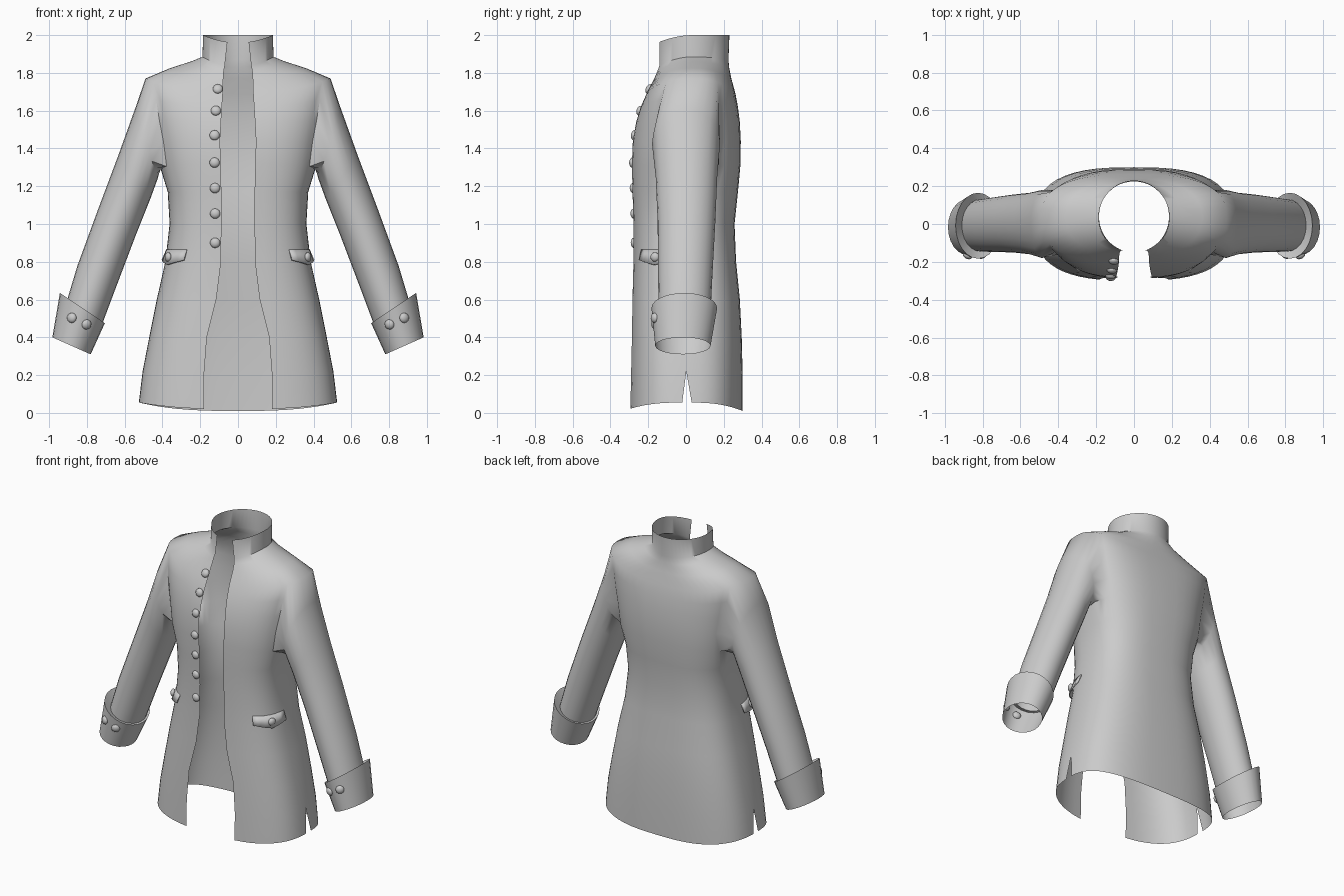
import bpy, bmesh, math
from mathutils import Vector, Matrix
from mathutils.bvhtree import BVHTree

cube = bpy.data.objects.get("Cube")
if cube:
    bpy.data.objects.remove(cube, do_unlink=True)

cloth = bpy.data.materials.new("grey_cloth")
cloth.use_nodes = True
cloth.diffuse_color = (0.6, 0.6, 0.6, 1)
cloth.node_tree.nodes["Principled BSDF"].inputs["Base Color"].default_value = (0.6, 0.6, 0.6, 1)


def finish(bm, name, mirror=True, thickness=0, angle=50):
    mesh = bpy.data.meshes.new(name)
    bm.to_mesh(mesh)
    bm.free()
    mesh.materials.append(cloth)
    ob = bpy.data.objects.new(name, mesh)
    bpy.context.collection.objects.link(ob)
    bpy.ops.object.select_all(action='DESELECT')
    ob.select_set(True)
    bpy.context.view_layer.objects.active = ob
    bpy.ops.object.shade_smooth_by_angle(angle=math.radians(angle))
    if thickness:
        ob.modifiers.new("thickness", 'SOLIDIFY').thickness = thickness
    if mirror:
        ob.modifiers.new("mirror", 'MIRROR').merge_threshold = 0.002
    return ob


def oval(bm, outer, inner, y0, y1, count=24):
    """Closed slanted ring between an outer and an inner (x, z) point."""
    o, i = Vector((outer[0], 0, outer[1])), Vector((inner[0], 0, inner[1]))
    mid = (o + i) / 2 + Vector((0, (y0 + y1) / 2, 0))
    up, side = (o - i) / 2, Vector((0, (y1 - y0) / 2, 0))
    ring = []
    for k in range(count):
        a = math.radians(-150) + math.tau * k / count
        ring.append(bm.verts.new(mid + side * math.cos(a) + up * math.sin(a)))
    return ring


def bridge(bm, a, b):
    n = len(a)
    for k in range(n):
        bm.faces.new((a[k], a[(k + 1) % n], b[(k + 1) % n], b[k]))


# Half coat sections: width, front y, back y, z at front/side/back, gap, squareness
sections = [
    (.525, -.30, .30, .02, .055, .01, .18, .72),
    (.505, -.297, .30, .2, .22, .2, .18, .72),
    (.47, -.292, .295, .4, .4, .4, .165, .72),
    (.43, -.286, .285, .6, .6, .6, .115, .72),
    (.385, -.28, .265, .8, .8, .8, .09, .72),
    (.362, -.28, .257, 1.0, 1.0, 1.0, .088, .72),
    (.372, -.285, .275, 1.17, 1.17, 1.17, .088, .72),
    (.412, -.288, .289, 1.32, 1.3, 1.32, .092, .72),
    (.43, -.283, .29, 1.44, 1.43, 1.44, .095, .72),
    (.455, -.265, .285, 1.54, 1.55, 1.54, .09, .72),
    (.475, -.24, .275, 1.62, 1.67, 1.62, .085, .72),
    (.49, -.205, .262, 1.7, 1.77, 1.69, .08, .74),
    (.36, -.17, .24, 1.77, 1.825, 1.77, .078, .85),
    (.25, -.157, .228, 1.81, 1.86, 1.83, .075, .95),
    (.188, -.155, .225, 1.83, 1.885, 1.87, .07, 1),
    (.185, -.15, .23, 1.96, 2.0, 2.0, .056, 1),
]
H = 12                      # columns from the side seam to either end
HOLE = 4                    # half width of the armhole in columns
BOTTOM, TOP = 7, 11         # armhole rows

coat = bmesh.new()
rows = []
for w, yf, yb, zf, zs, zb, gap, e in sections:
    start = math.asin((gap / w) ** (1 / e))
    row = []
    for j in range(2 * H + 1):
        if j <= H:
            a = start + (math.pi / 2 - start) * j / H
        else:
            a = math.pi / 2 * j / H
        c = math.cos(a)
        x = w * max(math.sin(a), 0) ** e if j < 2 * H else 0
        y = (yf + yb) / 2 - math.copysign(abs(c) ** e, c) * (yb - yf) / 2
        z = zs + ((zf if j <= H else zb) - zs) * c * c
        row.append(coat.verts.new((x, y, z)))
    rows.append(row)

# Side vent: the hem vertex on the seam is split in two
vent = rows[0][H]
vent_back = coat.verts.new(vent.co + Vector((0, .03, 0)))
vent.co.y -= .02
for i in range(len(rows) - 1):
    for j in range(2 * H):
        if BOTTOM <= i < TOP and H - HOLE <= j < H + HOLE:
            continue
        first = vent_back if (i == 0 and j == H) else rows[i][j]
        coat.faces.new((first, rows[i][j + 1], rows[i + 1][j + 1], rows[i + 1][j]))

# Sleeve grown from the armhole edge
lo, hi = H - HOLE, H + HOLE
ring = ([rows[BOTTOM][j] for j in range(lo, hi)]
        + [rows[i][hi] for i in range(BOTTOM, TOP)]
        + [rows[TOP][j] for j in range(hi, lo, -1)]
        + [rows[i][lo] for i in range(TOP, BOTTOM, -1)])
for spec in [((.545, 1.61), (.425, 1.24), -.18, .18),
             ((.635, 1.36), (.465, 1.13), -.16, .165),
             ((.74, 1.08), (.545, .93), -.15, .155),
             ((.85, .78), (.64, .68), -.148, .14),
             ((.91, .58), (.715, .48), -.145, .13)]:
    nxt = oval(coat, *spec)
    bridge(coat, ring, nxt)
    ring = nxt
bmesh.ops.delete(coat, geom=[v for v in coat.verts if not v.link_faces], context='VERTS')
coat.normal_update()
coat_tree = BVHTree.FromBMesh(coat)
finish(coat, "coat_body_and_sleeves")

# Turned-back cuff
cuff = bmesh.new()
rings = [oval(cuff, *s) for s in [((.91, .58), (.715, .48), -.145, .13),
                                  ((.943, .635), (.705, .475), -.183, .165),
                                  ((.983, .4), (.78, .31), -.163, .13)]]
for a, b in zip(rings, rings[1:]):
    bridge(cuff, a, b)
cuff.normal_update()
cuff_tree = BVHTree.FromBMesh(cuff)
finish(cuff, "cuffs")


def button(bm, point, normal, r=.027):
    turn = Vector(normal).to_track_quat('Z', 'Y').to_matrix().to_4x4()
    m = Matrix.Translation(point) @ turn @ Matrix.Diagonal((1, 1, .65, 1))
    bmesh.ops.create_uvsphere(bm, u_segments=14, v_segments=8, radius=r, matrix=m)


def front_hit(tree, x, z):
    return tree.ray_cast(Vector((x, -2, z)), Vector((0, 1, 0)))[:2]


# Button row on the right front edge
bm = bmesh.new()
for x, z in [(.107, 1.715), (.117, 1.6), (.124, 1.47), (.124, 1.325),
             (.122, 1.19), (.121, 1.055), (.121, .9)]:
    p, n = front_hit(coat_tree, x, z)
    p.x, n.x = -p.x, -n.x
    button(bm, p, n)
finish(bm, "front_buttons", mirror=False)

# Cuff buttons
bm = bmesh.new()
for x, z in [(.88, .503), (.802, .468)]:
    p, n = front_hit(cuff_tree, x, z)
    button(bm, p, n)
finish(bm, "cuff_buttons")


# Pocket flap standing off the skirt, with its button
def skirt_point(angle, z, lift):
    out = Vector((math.sin(angle), -math.cos(angle), 0))
    p = coat_tree.ray_cast(Vector((0, 0, z)), out)[0]
    return p + out * lift, out


flap = bmesh.new()
upper, lower = [], []
for k in range(7):
    t = k / 6
    angle = math.radians(49 + 33 * t)
    upper.append(flap.verts.new(skirt_point(angle, .865, .004)[0]))
    drop = .81 - .025 * (1 - abs(2 * t - 1))
    lower.append(flap.verts.new(skirt_point(angle, drop, .022)[0]))
for k in range(6):
    flap.faces.new((lower[k], lower[k + 1], upper[k + 1], upper[k]))
finish(flap, "pocket_flaps", thickness=.008)

bm = bmesh.new()
p, out = skirt_point(math.radians(66), .825, .018)
button(bm, p, out, .025)
finish(bm, "pocket_buttons")
